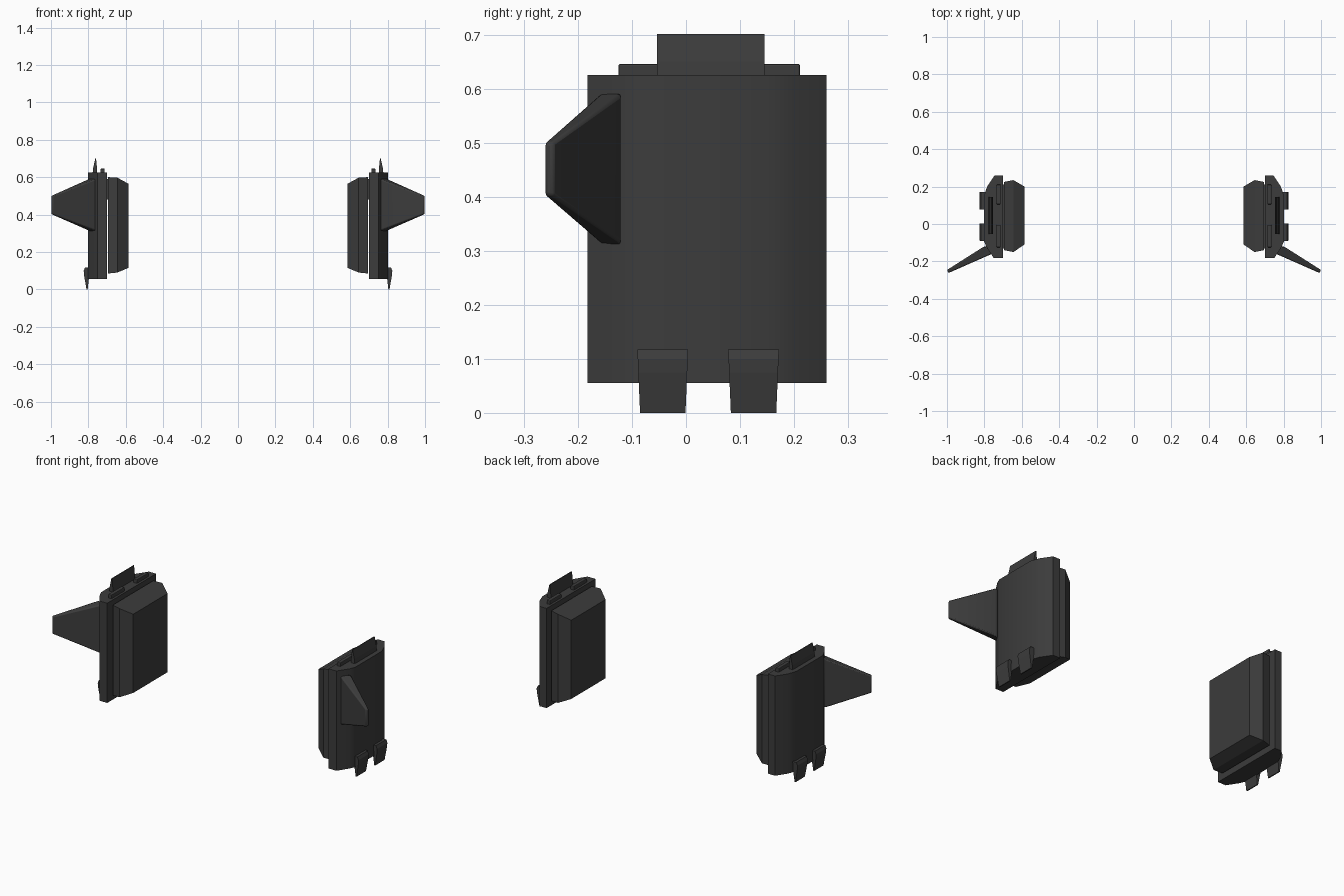
import bpy, bmesh

if "Cube" in bpy.data.objects:
    bpy.data.objects.remove(bpy.data.objects["Cube"])

mat = bpy.data.materials.new("dark_grey")
mat.diffuse_color = (0.045, 0.045, 0.045, 1)
mat.use_nodes = True
mat.node_tree.nodes["Principled BSDF"].inputs["Base Color"].default_value = mat.diffuse_color


def loft(name, sections, bevel=0.0, segments=2, smooth=False):
    """Skin equal-length point loops, cap both ends, mirror across x = 0."""
    bm = bmesh.new()
    rings = [[bm.verts.new(p) for p in s] for s in sections]
    n = len(rings[0])
    for a, b in zip(rings, rings[1:]):
        for i in range(n):
            j = (i + 1) % n
            bm.faces.new((a[i], a[j], b[j], b[i]))
    bm.faces.new(rings[0])
    bm.faces.new(rings[-1])
    bmesh.ops.recalc_face_normals(bm, faces=bm.faces)
    me = bpy.data.meshes.new(name)
    bm.to_mesh(me)
    bm.free()
    me.materials.append(mat)
    ob = bpy.data.objects.new(name, me)
    bpy.context.collection.objects.link(ob)
    if bevel:
        bv = ob.modifiers.new("bevel", "BEVEL")
        bv.width, bv.segments = bevel, segments
    ob.modifiers.new("mirror", "MIRROR").use_axis = (True, False, False)
    if smooth:
        bpy.ops.object.select_all(action="DESELECT")
        ob.select_set(True)
        bpy.context.view_layer.objects.active = ob
        bpy.ops.object.shade_smooth_by_angle(angle=0.7)
    return ob


def rect_x(x, y0, y1, z0, z1):
    return [(x, y0, z0), (x, y1, z0), (x, y1, z1), (x, y0, z1)]


def rect_z(z, x0, x1, y0, y1):
    return [(x0, y0, z), (x1, y0, z), (x1, y1, z), (x0, y1, z)]


# Outer plate: slab with swept-back vertical edges
outline = [(0.70, 0.26), (0.745, 0.26), (0.785, 0.20), (0.803, 0.15),
           (0.803, -0.09), (0.79, -0.12), (0.75, -0.182), (0.70, -0.182)]
loft("outer_plate", [[(x, y, z) for x, y in outline] for z in (0.055, 0.625)], smooth=True)

# Inner pad: chamfered cushion facing the centre
loft("inner_pad", [rect_x(0.694, -0.14, 0.225, 0.085, 0.60),
                   rect_x(0.645, -0.15, 0.235, 0.09, 0.597),
                   rect_x(0.586, -0.11, 0.20, 0.115, 0.565)])

# Spacer joining pad and plate
loft("pad_spacer", [rect_x(0.69, -0.13, 0.21, 0.48, 0.59),
                    rect_x(0.705, -0.13, 0.21, 0.48, 0.59)])

# Side wing: tapered blade sweeping outward and forward
loft("side_wing", [
    [(0.75, -0.155, 0.31), (0.79, -0.12, 0.31), (0.79, -0.12, 0.592), (0.75, -0.155, 0.592)],
    [(0.765, -0.162, 0.316), (0.805, -0.122, 0.316), (0.805, -0.122, 0.588), (0.765, -0.162, 0.588)],
    [(0.992, -0.262, 0.402), (1.0, -0.246, 0.402), (1.0, -0.246, 0.50), (0.992, -0.262, 0.50)],
], bevel=0.006, smooth=True)

# Top fin: thin wedge
loft("top_fin", [rect_z(0.615, 0.752, 0.778, -0.054, 0.145),
                 rect_z(0.65, 0.754, 0.774, -0.054, 0.145),
                 rect_z(0.701, 0.759, 0.763, -0.054, 0.145)])

# Top rails
for label, y0, y1 in (("front", -0.125, -0.005), ("rear", 0.105, 0.211)):
    loft(label + "_top_rail", [rect_z(0.615, 0.713, 0.735, y0, y1),
                               rect_z(0.646, 0.713, 0.735, y0, y1)], bevel=0.004)

# Bottom tabs: bent plates hanging below the outer face
tab = [(0.795, 0.117), (0.818, 0.117), (0.825, 0.10), (0.823, 0.075),
       (0.810, 0.0), (0.804, 0.0), (0.797, 0.06)]
for label, yc in (("front", -0.043), ("rear", 0.125)):
    loft(label + "_bottom_tab",
         [[(x, yc + s * (0.042 + 0.005 * z / 0.117), z) for x, z in tab] for s in (-1, 1)])
